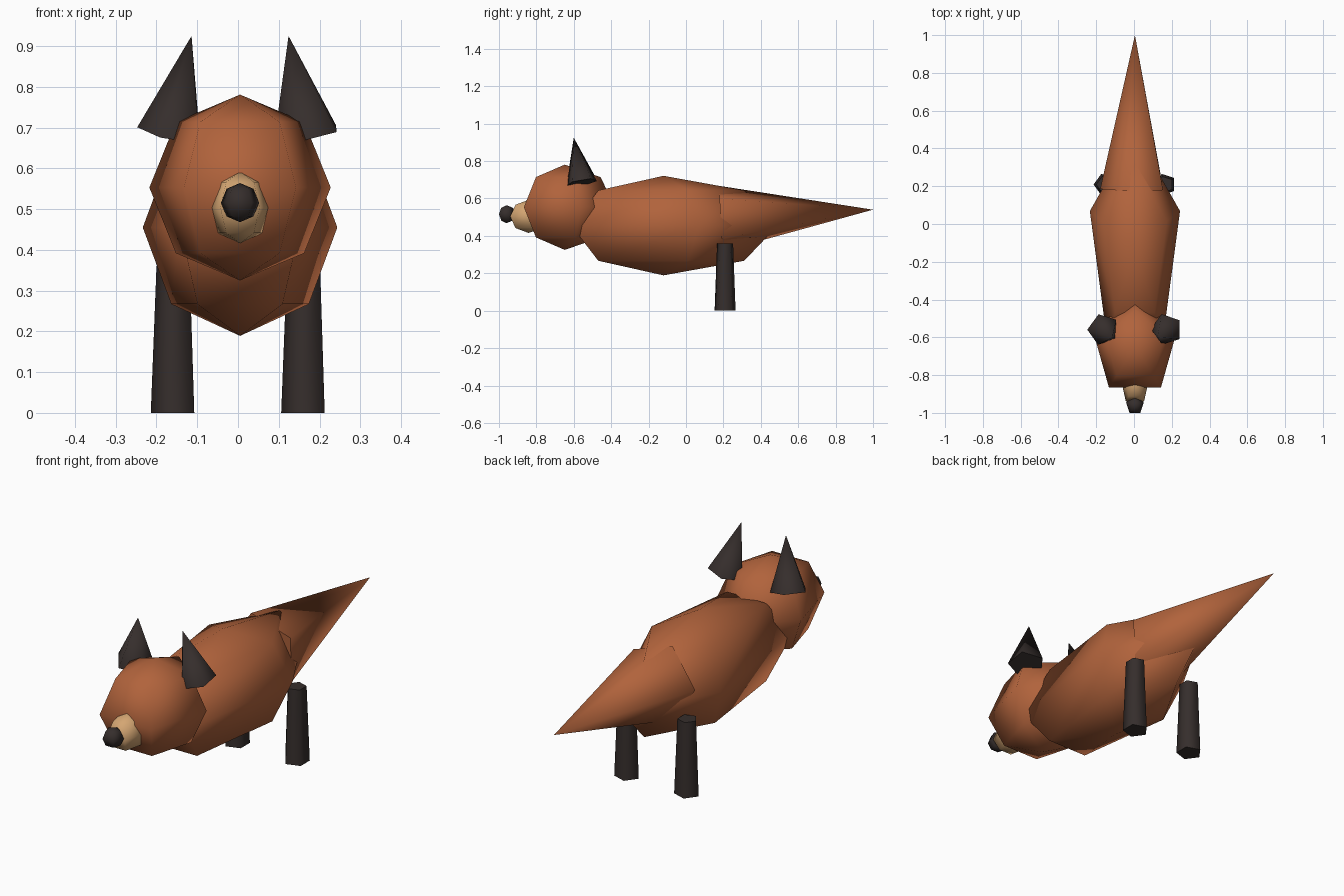
import bpy, bmesh
from math import sin, cos, pi
from mathutils import Vector, Matrix

if "Cube" in bpy.data.objects:
    bpy.data.objects.remove(bpy.data.objects["Cube"])

CX = 0.005      # centre line of the animal
SIDES = 5       # every part is a five-sided low-poly form


def material(name, rgb):
    m = bpy.data.materials.new(name)
    m.diffuse_color = (*rgb, 1)
    m.use_nodes = True
    m.node_tree.nodes["Principled BSDF"].inputs["Base Color"].default_value = m.diffuse_color
    return m


FUR = material("rust_fur", (0.44, 0.125, 0.045))
TAN = material("tan_fur", (0.66, 0.38, 0.17))
DARK = material("dark_fur", (0.036, 0.027, 0.025))


def lathe(name, profile, start, matrix, mat):
    """Five-sided turned form from (radius, height) pairs; first ring corner at angle start."""
    bm = bmesh.new()
    rings = []
    for r, z in profile:
        n = SIDES if r > 0 else 1
        rings.append([bm.verts.new((r * cos(start + 2 * pi * i / SIDES),
                                    r * sin(start + 2 * pi * i / SIDES), z)) for i in range(n)])
    for a, b in zip(rings, rings[1:]):
        for i in range(SIDES):
            j = (i + 1) % SIDES
            quad = [a[i % len(a)], a[j % len(a)], b[j % len(b)], b[i % len(b)]]
            bm.faces.new(list(dict.fromkeys(quad))).smooth = True
    for ring in (rings[0], rings[-1]):      # flat end caps with sharp rims
        if len(ring) > 1:
            cap = bm.faces.new(ring)
            for e in cap.edges:
                e.smooth = False
    bmesh.ops.recalc_face_normals(bm, faces=bm.faces)
    bm.transform(matrix)
    me = bpy.data.meshes.new(name)
    bm.to_mesh(me)
    bm.free()
    me.materials.append(mat)
    ob = bpy.data.objects.new(name, me)
    bpy.context.collection.objects.link(ob)
    return ob


def ball(name, centre, radii, mat):
    profile = [(0, -1), (sin(pi / 4), -cos(pi / 4)), (1, 0), (sin(pi / 4), cos(pi / 4)), (0, 1)]
    return lathe(name, profile, pi / 2, Matrix.Translation(centre) @ Matrix.Diagonal((*radii, 1)), mat)


def taper(name, base, tip, r0, r1, mat):
    base, tip = Vector(base), Vector(tip)
    axis = tip - base
    turn = Vector((0, 0, 1)).rotation_difference(axis).to_matrix().to_4x4()
    return lathe(name, [(r0, 0), (r1, axis.length)], pi, Matrix.Translation(base) @ turn, mat)


# Body, head, muzzle and nose
ball("body", (CX, -0.12, 0.455), (0.251, 0.61, 0.266), FUR)
ball("head", (CX, -0.648, 0.553), (0.234, 0.27, 0.228), FUR)
ball("muzzle", (CX, -0.843, 0.504), (0.082, 0.12, 0.088), TAN)
ball("nose", (CX, -0.96, 0.516), (0.049, 0.049, 0.048), DARK)

# Tail
taper("tail", (CX, 0.185, 0.493), (CX, 1.0, 0.54), 0.184, 0, FUR)

# Ears and hind legs on each side
for side, s in (("left", -1), ("right", 1)):
    taper(side + "_ear", (CX + s * 0.168, -0.558, 0.684), (CX + s * 0.119, -0.60, 0.925), 0.086, 0, DARK)
    taper(side + "_hind_leg", (CX + s * 0.16, 0.209, 0), (CX + s * 0.16, 0.209, 0.36), 0.059, 0.045, DARK)
